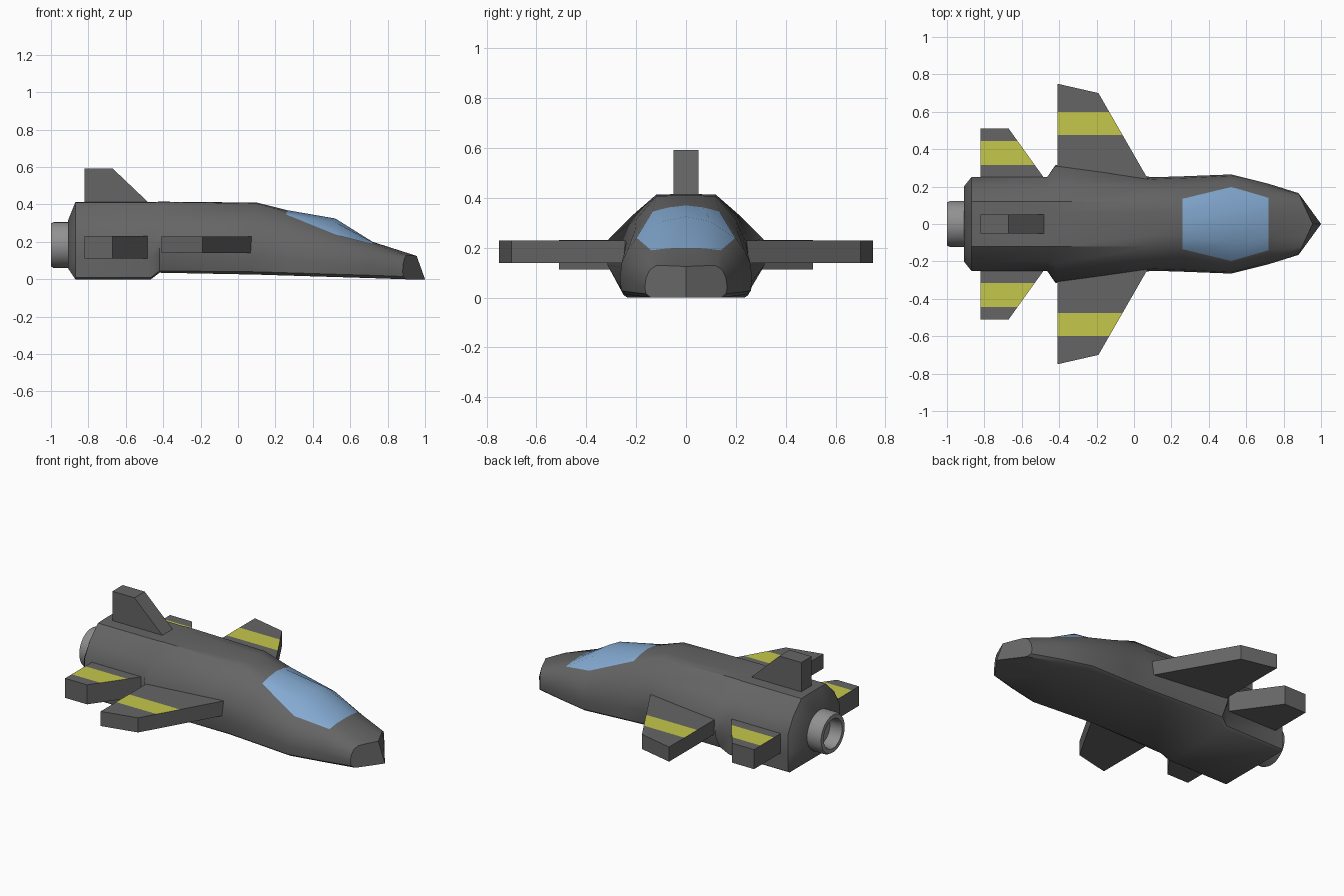
import bpy, bmesh, math

if "Cube" in bpy.data.objects:
    bpy.data.objects.remove(bpy.data.objects["Cube"])

def material(name, r, g, b):
    m = bpy.data.materials.new(name)
    m.diffuse_color = (r, g, b, 1)
    m.use_nodes = True
    m.node_tree.nodes["Principled BSDF"].inputs["Base Color"].default_value = m.diffuse_color
    return m

GREY = material("dark_grey", 0.13, 0.13, 0.13)
BLUE = material("glass_blue", 0.23, 0.40, 0.64)
YELLOW = material("stripe_yellow", 0.56, 0.57, 0.07)
LIGHT = material("light_grey", 0.28, 0.28, 0.28)

def finish(name, bm, mats, smooth=None):
    bmesh.ops.recalc_face_normals(bm, faces=bm.faces)
    me = bpy.data.meshes.new(name)
    bm.to_mesh(me)
    bm.free()
    ob = bpy.data.objects.new(name, me)
    bpy.context.collection.objects.link(ob)
    for m in mats:
        me.materials.append(m)
    if smooth:
        bpy.ops.object.select_all(action='DESELECT')
        ob.select_set(True)
        bpy.context.view_layer.objects.active = ob
        bpy.ops.object.shade_smooth_by_angle(angle=math.radians(smooth))
    return ob

# Fuselage half sections as (y, z), from top centre to bottom centre
rear = [(0, .412), (.06, .412), (.12, .41), (.2, .33), (.25, .24), (.25, .12), (.25, .01), (.235, 0), (0, 0)]
def half(top, pts, zb):
    w = pts[-1][0]
    return [(0, top)] + pts + [(w - .005, zb + .015), (w - .025, zb), (0, zb)]

bulge = half(.415, [(.06, .415), (.12, .413), (.215, .33), (.31, .235), (.315, .13)], .035)
bulge[6:8] = [(.265, .045), (.24, .035)]
sections = [
    (-.91, [(y * .8, .06 + z * .61) for y, z in rear]),
    (-.87, rear),
    (-.465, rear),
    (-.42, bulge),
    (.10, half(.41, [(.06, .41), (.12, .405), (.2, .315), (.24, .225), (.25, .12)], .025)),
    (.26, half(.37, [(.07, .362), (.135, .345), (.205, .27), (.245, .19), (.255, .11)], .02)),
    (.52, half(.325, [(.10, .305), (.198, .24), (.235, .19), (.258, .14), (.265, .08)], .012)),
    (.72, half(.2, [(.07, .198), (.14, .19), (.18, .155), (.205, .12), (.215, .07)], .006)),
    (None, half(.125, [(.07, .128), (.12, .128), (.145, .112), (.16, .08), (.165, .04)], 0)),
]

def nose_x(y, z):
    return .88 + (.12 - .36 * z) * (1 - abs(y) / .165)

# Fuselage loft, with the canopy panes as coloured faces
bm = bmesh.new()
rings = []
for x, pts in sections:
    ring = pts + [(-y, z) for y, z in pts[-2:0:-1]]
    rings.append([bm.verts.new((nose_x(y, z) if x is None else x, y, z)) for y, z in ring])
n = len(rings[0])
for i in range(len(rings) - 1):
    for j in range(n):
        k = (j + 1) % n
        f = bm.faces.new((rings[i][j], rings[i][k], rings[i + 1][k], rings[i + 1][j]))
        if i in (5, 6) and j in (0, 1, n - 2, n - 1):
            f.material_index = 1
bm.faces.new(rings[0])
# Nose cap, split down the middle to a wedge
bm.faces.new(rings[-1][:n // 2 + 1])
bm.faces.new(rings[-1][n // 2:] + rings[-1][:1])
finish("fuselage", bm, [GREY, BLUE], 40)

# Wings and tailplanes: straight slabs cut into strips, stripe on top only
def slab(name, side, back, rows, tip_back, z0, z1):
    bm = bmesh.new()
    grid = []
    for r, (y, lead) in enumerate(rows):
        yb = tip_back if r == len(rows) - 1 else y
        grid.append([bm.verts.new((px, side * py, pz)) for px, py, pz in
                     ((back, yb, z0), (lead, y, z0), (lead, y, z1), (back, yb, z1))])
    for r in range(len(grid) - 1):
        for j in range(4):
            k = (j + 1) % 4
            f = bm.faces.new((grid[r][j], grid[r][k], grid[r + 1][k], grid[r + 1][j]))
            if r == 1 and j == 2:
                f.material_index = 1
    bm.faces.new(grid[0])
    bm.faces.new(grid[-1])
    finish(name, bm, [GREY, YELLOW])

for label, s in (("left", 1), ("right", -1)):
    wing = [(y, .06 - (y - .265) * .575) for y in (.15, .475, .60, .70)]
    slab(label + "_wing", s, -.41, wing, .75, .14, .23)
    tail = [(y, -.48 - (y - .245) * .717) for y in (.15, .315, .445, .51)]
    slab(label + "_tailplane", s, -.82, tail, .51, .112, .232)

# Upright tail fin
bm = bmesh.new()
outline = [(-.82, .35), (-.415, .35), (-.67, .592), (-.82, .592)]
a, b = [[bm.verts.new((x, y, z)) for x, z in outline] for y in (-.05, .05)]
bm.faces.new(a)
bm.faces.new(b)
for j in range(4):
    k = (j + 1) % 4
    bm.faces.new((a[j], a[k], b[k], b[j]))
finish("tail_fin", bm, [GREY])

# Engine nozzle: revolved hollow ring
bm = bmesh.new()
profile = [(-.90, .123), (-.985, .123), (-1.0, .115), (-1.0, .09), (-.985, .085), (-.92, .085)]
N = 32
loops = [[bm.verts.new((x, r * math.cos(2 * math.pi * i / N), .183 + r * math.sin(2 * math.pi * i / N)))
          for i in range(N)] for x, r in profile]
for p, q in zip(loops, loops[1:]):
    for i in range(N):
        k = (i + 1) % N
        bm.faces.new((p[i], p[k], q[k], q[i]))
bm.faces.new(loops[0])
bm.faces.new(loops[-1])
finish("engine_nozzle", bm, [LIGHT], 35)
